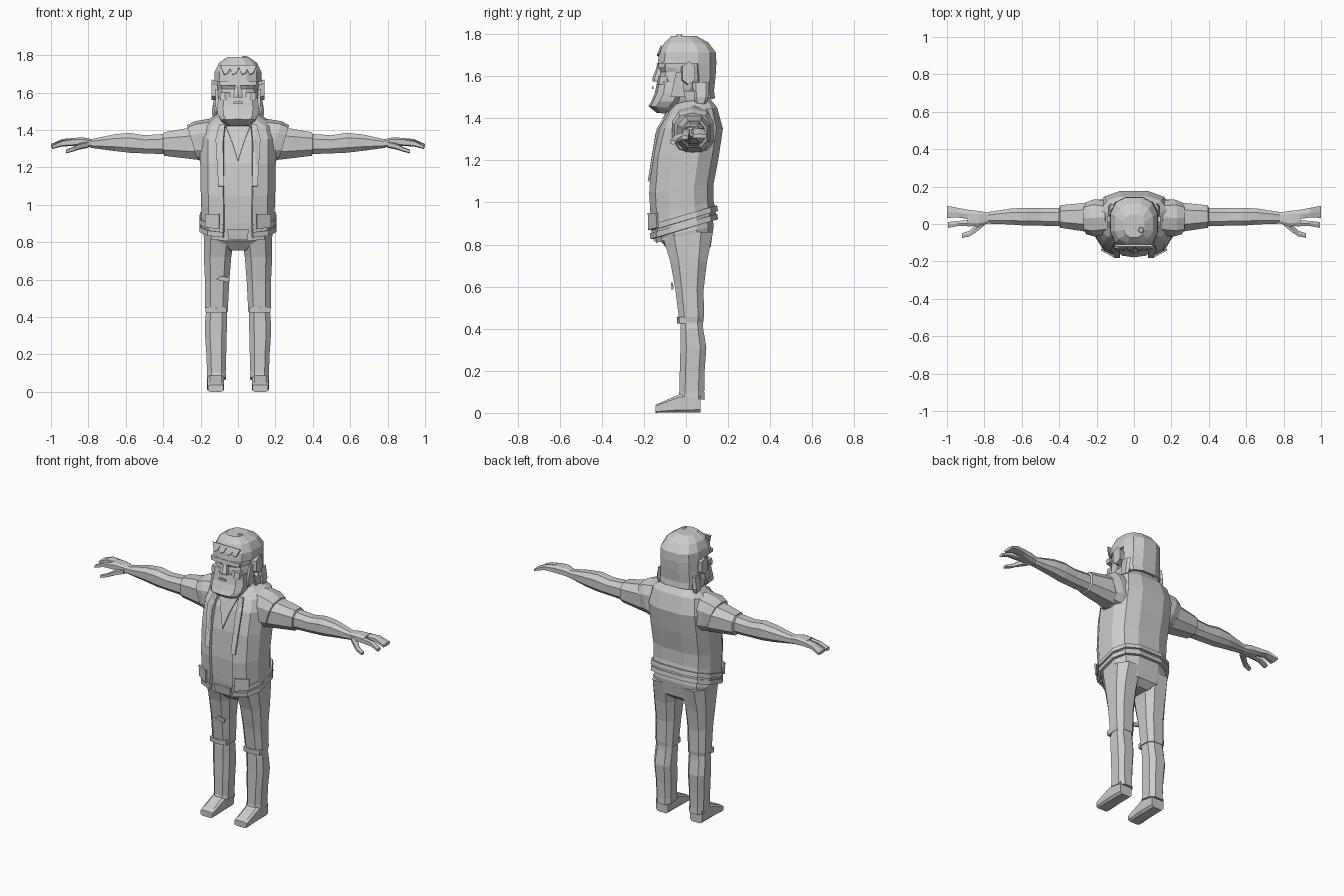
import bpy, bmesh, math
from mathutils import Vector

grey = bpy.data.materials.new("plain_grey")
grey.diffuse_color = (0.6, 0.6, 0.6, 1)


def finish(name, bm, mirror=False, solid=0):
    bmesh.ops.recalc_face_normals(bm, faces=bm.faces)
    me = bpy.data.meshes.new(name)
    bm.to_mesh(me)
    bm.free()
    me.materials.append(grey)
    ob = bpy.data.objects.new(name, me)
    bpy.context.collection.objects.link(ob)
    if solid:
        m = ob.modifiers.new("thickness", 'SOLIDIFY')
        m.thickness, m.offset = solid, 0
    if mirror:
        m = ob.modifiers.new("mirror", 'MIRROR')
        m.use_mirror_merge = False
    return ob


def loft(name, axis, rings, n=8, p=0.75, mirror=False, skip=None, solid=0, caps=True):
    """Rings are (position, lo1, hi1, lo2, hi2, lean) across the two other axes."""
    bm = bmesh.new()
    a, b = [i for i in range(3) if i != axis]
    loops = []
    for pos, l1, h1, l2, h2, *lean in rings:
        loop = []
        for i in range(n):
            t = 2 * math.pi * (i + 0.5) / n
            c, s = math.cos(t), math.sin(t)
            co = [0, 0, 0]
            co[a] = (l1 + h1) / 2 + (h1 - l1) / 2 * math.copysign(abs(c) ** p, c)
            co[b] = (l2 + h2) / 2 + (h2 - l2) / 2 * math.copysign(abs(s) ** p, s)
            co[axis] = pos + (lean[0] * (co[b] - (l2 + h2) / 2 * (axis == 0)) if lean else 0)
            loop.append(bm.verts.new(co))
        loops.append(loop)
    for q, r in zip(loops, loops[1:]):
        for i in range(n):
            j = (i + 1) % n
            bm.faces.new((q[i], q[j], r[j], r[i]))
    if caps:
        bm.faces.new(loops[0])
        bm.faces.new(loops[-1])
    if skip:
        gone = [f for f in bm.faces if skip(f.calc_center_median())]
        bmesh.ops.delete(bm, geom=gone, context='FACES')
    return finish(name, bm, mirror, solid)


def rimmed(name, pts, origin, u, v, t=0.015, raise_by=0.015):
    """Outline with a raised rim and a sunken middle."""
    bm = bmesh.new()
    o, u, v = Vector(origin), Vector(u).normalized(), Vector(v).normalized()
    f = bm.faces.new([bm.verts.new(o + u * x + v * y) for x, y in pts])
    f.normal_update()
    bmesh.ops.inset_region(bm, faces=[f], thickness=t * 0.4, depth=raise_by)
    bmesh.ops.inset_region(bm, faces=[f], thickness=t, depth=0)
    bmesh.ops.inset_region(bm, faces=[f], thickness=t * 0.2, depth=-raise_by * 0.8)
    me = bpy.data.meshes.new(name)
    bm.to_mesh(me)
    bm.free()
    me.materials.append(grey)
    bpy.context.collection.objects.link(bpy.data.objects.new(name, me))


def plate(name, pts, thick=0.008, mirror=False):
    bm = bmesh.new()
    bm.faces.new([bm.verts.new(c) for c in pts])
    return finish(name, bm, mirror, thick)


def sym(z, rx, yf, yb, tilt=0.0):
    return (z, -rx, rx, yf, yb, tilt)


# shirt and open vest
shirt = [sym(.85, .18, -.145, .125, .3), sym(.95, .185, -.155, .12, .3),
         sym(1.07, .188, -.162, .12, .15), sym(1.22, .19, -.15, .145),
         sym(1.35, .19, -.12, .16), sym(1.42, .165, -.08, .135, .15),
         sym(1.46, .09, -.05, .09, .3)]
loft("shirt", 2, shirt, 12, .7)
vest = [sym(.90, .195, -.16, .14, .3), sym(.97, .193, -.165, .128, .3),
        sym(1.07, .197, -.172, .128, .15), sym(1.22, .2, -.16, .153),
        sym(1.35, .2, -.128, .172), sym(1.425, .18, -.09, .145, .15),
        sym(1.475, .1, -.06, .1, .3)]
loft("vest", 2, vest, 12, .7, skip=lambda c: abs(c.x) < .05 and c.y < 0, solid=.014, caps=False)
for k, z in enumerate((.875, .915)):
    loft("vest_hem_%d" % k, 2, [sym(z, .203, -.165, .148, .3), sym(z + .028, .201, -.168, .144, .3)],
         12, .7, skip=lambda c: abs(c.x) < .05 and c.y < 0, solid=.016, caps=False)
loft("vest_shoulder", 0, [(.13, -.06, .13, 1.21, 1.46, .2), (.2, -.07, .135, 1.23, 1.447, .3),
                          (.245, -.058, .12, 1.24, 1.425, .3)], 10, .75, True)
plate("vest_lapel", [(.075, -.178, 1.1), (.105, -.178, 1.1), (.12, -.135, 1.35),
                     (.1, -.085, 1.43), (.07, -.09, 1.43), (.08, -.14, 1.33)], .009, True)
plate("vest_pocket", [(.1, -.176, .87), (.175, -.135, .88), (.175, -.138, .95), (.1, -.178, .95)], .009, True)
plate("neckline", [(-.065, -.092, 1.42), (-.03, -.128, 1.33), (0, -.155, 1.23),
                   (.03, -.128, 1.33), (.065, -.092, 1.42)], .008)
rimmed("shirt_tear", [(-.04, -.05), (.04, -.045), (.005, .06)], (.05, -.163, 1.04), (1, 0, 0), (0, .05, 1), .01, .012)
rimmed("back_tear", [(-.05, -.07), (0, -.09), (.045, -.06), (.03, .01), (.04, .05), (0, .035),
                     (-.02, .1), (-.045, .03)], (-.055, .168, 1.28), (-1, 0, 0), (0, .1, 1), .012, .016)

# trousers
loft("hips", 2, [sym(.755, .07, -.07, .08), sym(.79, .18, -.1, .12),
                 sym(.86, .19, -.14, .135, .2), sym(.92, .182, -.14, .125, .3)], 12, .7)
loft("belt_buckle", 2, [sym(.815, .06, -.155, -.12), sym(.87, .065, -.165, -.12)], 4, .4)
loft("thigh", 2, [(.43, .05, .175, -.035, .085), (.455, .05, .18, -.038, .088),
                  (.59, .043, .18, -.055, .088), (.72, .032, .187, -.08, .105),
                  (.86, .01, .188, -.125, .135)], 8, .7, True)
loft("shin", 2, [(.075, .06, .17, -.04, .092, -.15), (.1, .063, .168, -.035, .09),
                 (.2, .06, .172, -.033, .092), (.31, .057, .18, -.03, .1),
                 (.40, .055, .178, -.03, .085), (.455, .058, .168, -.028, .08)], 8, .7, True)
loft("knee_cuff", 2, [(.425, .055, .18, -.042, .02), (.455, .055, .18, -.044, .02)], 6, .6, True)
rimmed("thigh_tear", [(-.03, -.1), (.03, -.1), (.055, -.05), (.04, .02), (.05, .08), (-.03, .09),
                      (-.025, .03), (-.045, -.03)], (.184, .01, .68), (0, 1, 0), (.03, 0, 1), .012, .016)
plate("thigh_rip", [(-.115, -.064, .60), (-.05, -.064, .585), (-.045, -.066, .61), (-.09, -.068, .62)], .009)

# shoes
loft("shoe", 1, [(-.145, .077, .162, 0, .038), (-.12, .075, .165, 0, .05),
                 (-.03, .073, .166, 0, .09), (.07, .075, .163, 0, .095)], 8, .4, True)

# arms and hands
loft("arm", 0, [(.17, -.05, .125, 1.24, 1.43), (.27, -.035, .115, 1.245, 1.405),
                (.395, -.02, .1, 1.262, 1.388), (.40, -.015, .09, 1.268, 1.382),
                (.5, -.012, .088, 1.272, 1.375), (.58, -.012, .09, 1.275, 1.388),
                (.66, -.005, .085, 1.285, 1.38), (.785, .0, .065, 1.303, 1.352)], 8, .8, True)
loft("sleeve_cuff", 0, [(.235, -.048, .12, 1.235, 1.418, .25), (.395, -.024, .104, 1.258, 1.392)], 8, .8, True)
loft("palm", 0, [(.77, .005, .06, 1.305, 1.35), (.83, -.015, .072, 1.31, 1.362),
                 (.89, -.012, .078, 1.315, 1.358)], 8, .6, True)
loft("finger_group", 0, [(.87, .022, .076, 1.318, 1.358), (.94, .032, .088, 1.322, 1.352),
                         (1.0, .03, .1, 1.305, 1.325)], 6, .6, True)
loft("index_finger", 0, [(.87, -.014, .022, 1.315, 1.355), (.94, -.012, .018, 1.312, 1.345),
                         (.995, -.022, .012, 1.298, 1.318)], 6, .6, True)
loft("thumb", 0, [(.80, -.01, .03, 1.305, 1.34), (.85, -.05, -.005, 1.295, 1.328),
                  (.88, -.068, -.035, 1.285, 1.31), (.92, -.075, -.048, 1.275, 1.295)], 6, .6, True)
hexa = [(.028 * math.cos(i * math.pi / 3), .022 * math.sin(i * math.pi / 3)) for i in range(6)]
rimmed("forearm_wound", hexa, (.61, -.008, 1.325), (1, 0, 0), (0, 0, 1), .007, .008)
rimmed("forearm_scrape", [(x * 2, y) for x, y in hexa], (-.61, .035, 1.383), (1, 0, 0), (0, 1, 0), .007, .006)

# neck and head
loft("neck", 2, [sym(1.40, .085, -.055, .1), sym(1.56, .075, -.05, .085)], 8)
loft("face", 2, [sym(1.47, .08, -.12, .05), sym(1.54, .105, -.135, .09), sym(1.585, .112, -.13, .11),
                 sym(1.62, .11, -.122, .12), sym(1.64, .113, -.132, .12), sym(1.7, .11, -.125, .12),
                 sym(1.75, .09, -.09, .08)], 12, .75)
loft("hair", 2, [sym(1.48, .125, -.06, .135, .1), sym(1.53, .128, -.08, .13), sym(1.6, .125, -.11, .138),
                 sym(1.66, .125, -.132, .142), sym(1.71, .122, -.125, .14), sym(1.755, .1, -.1, .105),
                 sym(1.785, .055, -.07, .05)], 12, .75, solid=.012,
     skip=lambda c: c.z < 1.5 and c.y < -.2 or c.z < 1.66 and c.y < .03
     or (c.z < 1.49 and abs(c.x) < .02 and abs(c.y) < .06))
loft("hair_flick", 2, [(1.45, .115, .135, .05, .085), (1.5, .105, .142, .035, .11),
                       (1.57, .105, .13, .03, .11)], 6, .75, True)
for x in (-.065, -.02, .03, .07):
    plate("fringe_lock", [(x - .03, -.115, 1.745), (x + .03, -.115, 1.745),
                          (x + .012, -.132, 1.705), (x - .008, -.134, 1.695)], .009)
loft("hair_tuft", 2, [(1.77, .01, .07, -.06, .0), (1.797, .025, .05, -.045, -.02)], 5, .8)
loft("ear", 0, [(.1, -.03, .04, 1.56, 1.66), (.142, -.02, .045, 1.56, 1.67)], 6, .7, True)
loft("sideburn", 2, [(1.5, .095, .12, -.08, .0), (1.62, .108, .124, -.05, -.01)], 4, .5, True)

# face features
loft("brow", 2, [sym(1.638, .1, -.142, -.09), sym(1.662, .105, -.138, -.09)], 8, .5)
loft("nose", 2, [sym(1.575, .028, -.158, -.1), sym(1.59, .026, -.16, -.1), sym(1.645, .014, -.138, -.1)], 6, .6)
loft("cheek", 2, [(1.56, .035, .1, -.138, -.08), (1.6, .04, .1, -.132, -.08)], 6, .6, True)
loft("beard", 2, [sym(1.412, .06, -.14, -.06, -.1), sym(1.44, .095, -.178, -.05, -.1),
                  sym(1.48, .112, -.165, -.02), sym(1.52, .116, -.148, .0), sym(1.575, .108, -.137, .0)], 10, .7)
mouth = [(.052 * math.cos(i * math.pi / 4 + .39), .042 * math.sin(i * math.pi / 4 + .39)) for i in range(8)]
rimmed("mouth", mouth, (0, -.15, 1.53), (1, 0, 0), (0, .1, 1), .014, .014)
plate("teeth", [(-.025, -.158, 1.54), (.025, -.158, 1.54), (.025, -.158, 1.552), (-.025, -.158, 1.552)], .006)
